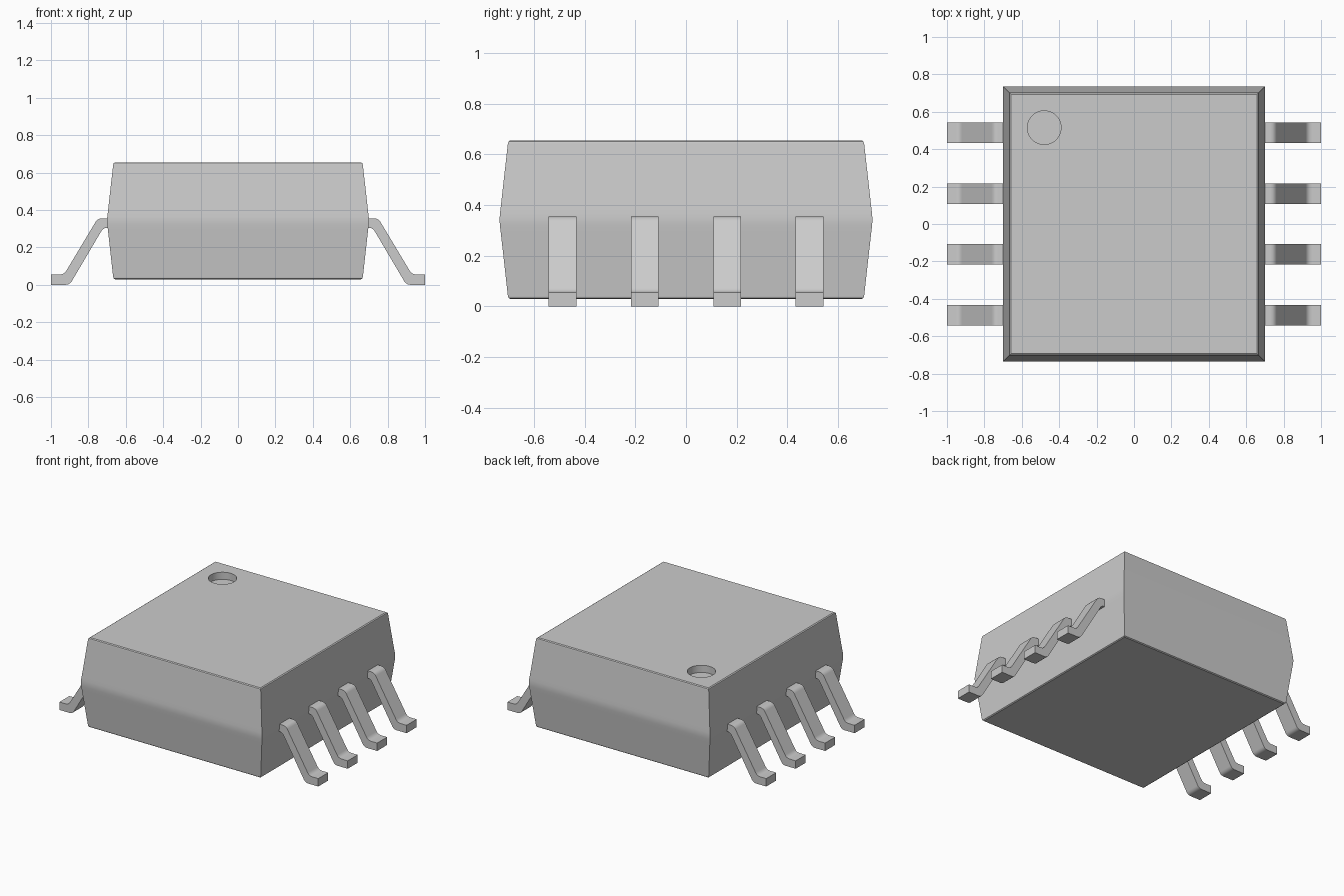
import bpy
import bmesh
from mathutils import Vector

cube = bpy.data.objects.get("Cube")
if cube:
    bpy.data.objects.remove(cube, do_unlink=True)

grey = bpy.data.materials.new("plain_grey")
grey.use_nodes = True
grey.diffuse_color = (0.6, 0.6, 0.6, 1)
grey.node_tree.nodes["Principled BSDF"].inputs["Base Color"].default_value = (0.6, 0.6, 0.6, 1)


def make_object(name, bm):
    bmesh.ops.recalc_face_normals(bm, faces=bm.faces[:])
    mesh = bpy.data.meshes.new(name)
    bm.to_mesh(mesh)
    bm.free()
    obj = bpy.data.objects.new(name, mesh)
    bpy.context.collection.objects.link(obj)
    mesh.materials.append(grey)
    return obj


def activate(obj):
    bpy.ops.object.select_all(action='DESELECT')
    obj.select_set(True)
    bpy.context.view_layer.objects.active = obj


def smooth(obj):
    activate(obj)
    bpy.ops.object.shade_smooth_by_angle(angle=0.6)
    weighted = obj.modifiers.new("weighted_normals", 'WEIGHTED_NORMAL')
    weighted.keep_sharp = True


# Package body: rectangular rings stacked along a mirrored side profile
HALF_X, HALF_Y, MID_Z = 0.70, 0.735, 0.342
half_profile = [(0, 0), (0.022, 0.001), (0.045, 0.004),
                (0.300, 0.0325), (0.308, 0.035), (0.313, 0.042)]
profile = [(-h, i) for h, i in reversed(half_profile[1:])] + half_profile
bm = bmesh.new()
rings = []
for height, inset in profile:
    x, y = HALF_X - inset, HALF_Y - inset
    rings.append([bm.verts.new((sx * x, sy * y, MID_Z + height))
                  for sx, sy in ((-1, -1), (1, -1), (1, 1), (-1, 1))])
for low, high in zip(rings, rings[1:]):
    for i in range(4):
        j = (i + 1) % 4
        bm.faces.new((low[i], low[j], high[j], high[i]))
bm.faces.new(rings[0][::-1])
bm.faces.new(rings[-1])
body = make_object("package_body", bm)

# Round corner recess in the top
bpy.ops.mesh.primitive_cylinder_add(vertices=48, radius=0.09, depth=0.1,
                                    location=(-0.48, 0.515, 0.655))
cutter = bpy.context.object
cutter.name = "recess_cutter"
cutter.hide_render = True
cutter.data.materials.append(grey)
cut = body.modifiers.new("recess", 'BOOLEAN')
cut.operation = 'DIFFERENCE'
cut.solver = 'EXACT'
cut.object = cutter
activate(body)
bpy.ops.object.modifier_apply(modifier=cut.name)
bpy.data.objects.remove(cutter, do_unlink=True)
smooth(body)


# Bent leads: a side outline extruded across the lead's width
outline = [(0.64, 0.355), (0.75, 0.355), (0.93, 0.055), (1.0, 0.055),
           (1.0, 0), (0.90, 0), (0.72, 0.305), (0.64, 0.305)]
BENDS = {1, 2, 5, 6}
WIDTH = 0.11


def rounded(points, bends, cut_length=0.022, steps=3):
    result = []
    for i, p in enumerate(points):
        p = Vector(p)
        if i not in bends:
            result.append(p)
            continue
        a = p + (Vector(points[i - 1]) - p).normalized() * cut_length
        b = p + (Vector(points[i + 1]) - p).normalized() * cut_length
        for s in range(steps + 1):
            t = s / steps
            result.append(a * (1 - t) ** 2 + p * 2 * t * (1 - t) + b * t ** 2)
    return result


def make_lead(name, side, y):
    bm = bmesh.new()
    face = bm.faces.new([bm.verts.new((side * p.x, y - WIDTH / 2, p.y))
                         for p in rounded(outline, BENDS)])
    extruded = bmesh.ops.extrude_face_region(bm, geom=[face])["geom"]
    bmesh.ops.translate(bm, vec=(0, WIDTH, 0),
                        verts=[g for g in extruded if isinstance(g, bmesh.types.BMVert)])
    smooth(make_object(name, bm))


for side, label in ((1, "left"), (-1, "right")):
    for i in range(4):
        make_lead(f"{label}_lead_{i + 1}", side, (i - 1.5) * 0.325)
